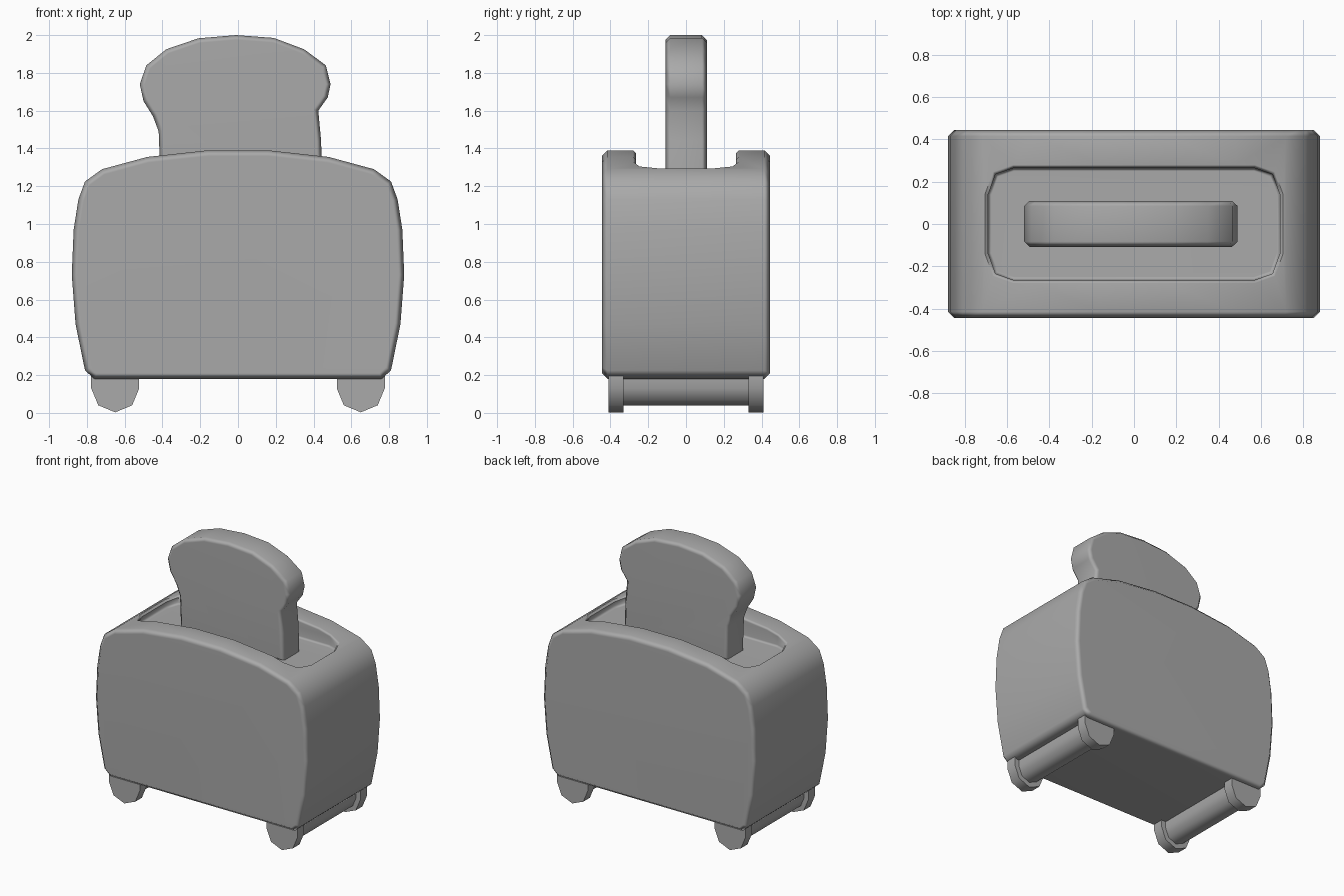
import bpy
import bmesh
import math

if "Cube" in bpy.data.objects:
    bpy.data.objects.remove(bpy.data.objects["Cube"], do_unlink=True)

GREY = (0.4, 0.4, 0.4, 1.0)
grey = bpy.data.materials.new("plain grey")
grey.use_nodes = True
grey.diffuse_color = GREY
grey.node_tree.nodes["Principled BSDF"].inputs["Base Color"].default_value = GREY


def prism(name, outline, start, end, axis="Y", bevel=0.0):
    """Extrude an outline along an axis, chamfering both end rims."""
    bm = bmesh.new()

    def ring(d):
        return [bm.verts.new((u, d, v) if axis == "Y" else (u, v, d)) for u, v in outline]

    a, b = ring(start), ring(end)
    caps = [bm.faces.new(a), bm.faces.new(b)]
    n = len(outline)
    for i in range(n):
        j = (i + 1) % n
        bm.faces.new((a[i], a[j], b[j], b[i]))
    bmesh.ops.recalc_face_normals(bm, faces=bm.faces)
    if bevel:
        rims = list({e for f in caps for e in f.edges})
        bmesh.ops.bevel(bm, geom=rims, offset=bevel, segments=1,
                        affect="EDGES", clamp_overlap=True)
    mesh = bpy.data.meshes.new(name)
    bm.to_mesh(mesh)
    bm.free()
    obj = bpy.data.objects.new(name, mesh)
    bpy.context.collection.objects.link(obj)
    mesh.materials.append(grey)
    return obj


def smooth(obj, angle=50):
    """Smooth shading that leaves the large faces flat."""
    bpy.ops.object.select_all(action="DESELECT")
    obj.select_set(True)
    bpy.context.view_layer.objects.active = obj
    for mod in list(obj.modifiers):
        bpy.ops.object.modifier_apply(modifier=mod.name)
    bpy.ops.object.shade_smooth_by_angle(angle=math.radians(angle))
    obj.modifiers.new("flat faces", "WEIGHTED_NORMAL").keep_sharp = True


def mirrored(half):
    return half + [(-x, z) for x, z in reversed(half)]


# Body shell with a domed top and bulging sides
body = prism("toaster_body", mirrored([
    (0.16, 1.39), (0.48, 1.355), (0.72, 1.29), (0.81, 1.225), (0.845, 1.13),
    (0.87, 0.97), (0.88, 0.73), (0.86, 0.47), (0.81, 0.225), (0.76, 0.18)]),
    -0.445, 0.445, bevel=0.03)

# Sunken tray in the top
tray = prism("tray_cutter", mirrored([
    (0.57, 0.265), (0.655, 0.235), (0.69, 0.14),
    (0.69, -0.14), (0.655, -0.235), (0.57, -0.265)]), 1.24, 1.6, axis="Z")
tray.hide_render = True
tray.hide_viewport = True
cut = body.modifiers.new("tray", "BOOLEAN")
cut.object = tray
cut.operation = "DIFFERENCE"
cut.solver = "EXACT"
rim = body.modifiers.new("rim", "BEVEL")
rim.limit_method = "ANGLE"
rim.angle_limit = math.radians(60)
rim.width = 0.015
rim.segments = 1
smooth(body)
bpy.data.objects.remove(tray, do_unlink=True)

# Slice of bread, slightly uneven
bread = prism("bread_slice", [
    (-0.41, 1.23), (-0.42, 1.49), (-0.45, 1.57), (-0.50, 1.65), (-0.52, 1.74),
    (-0.485, 1.84), (-0.38, 1.925), (-0.21, 1.983), (-0.01, 2.0), (0.19, 1.985),
    (0.35, 1.925), (0.465, 1.84), (0.49, 1.74), (0.475, 1.67), (0.425, 1.60),
    (0.44, 1.44), (0.445, 1.23)], -0.108, 0.11, bevel=0.025)
smooth(bread)


# Feet: a bar on each side with a wider cap at both ends
def foot_outline(cx, radius):
    arc = [(cx + radius * math.cos(a), 0.13 + radius * math.sin(a))
           for a in (math.pi * (1 + k / 4) for k in range(5))]
    return arc + [(cx + radius, 0.2), (cx - radius, 0.2)]


for side, sx in (("left", 1), ("right", -1)):
    bar = prism(f"{side}_foot_bar", foot_outline(sx * 0.65, 0.09), -0.36, 0.36)
    smooth(bar)
    for end, sy in (("front", -1), ("back", 1)):
        cap = prism(f"{end}_{side}_foot_cap", foot_outline(sx * 0.65, 0.127),
                    sy * 0.332, sy * 0.41)
        smooth(cap)
